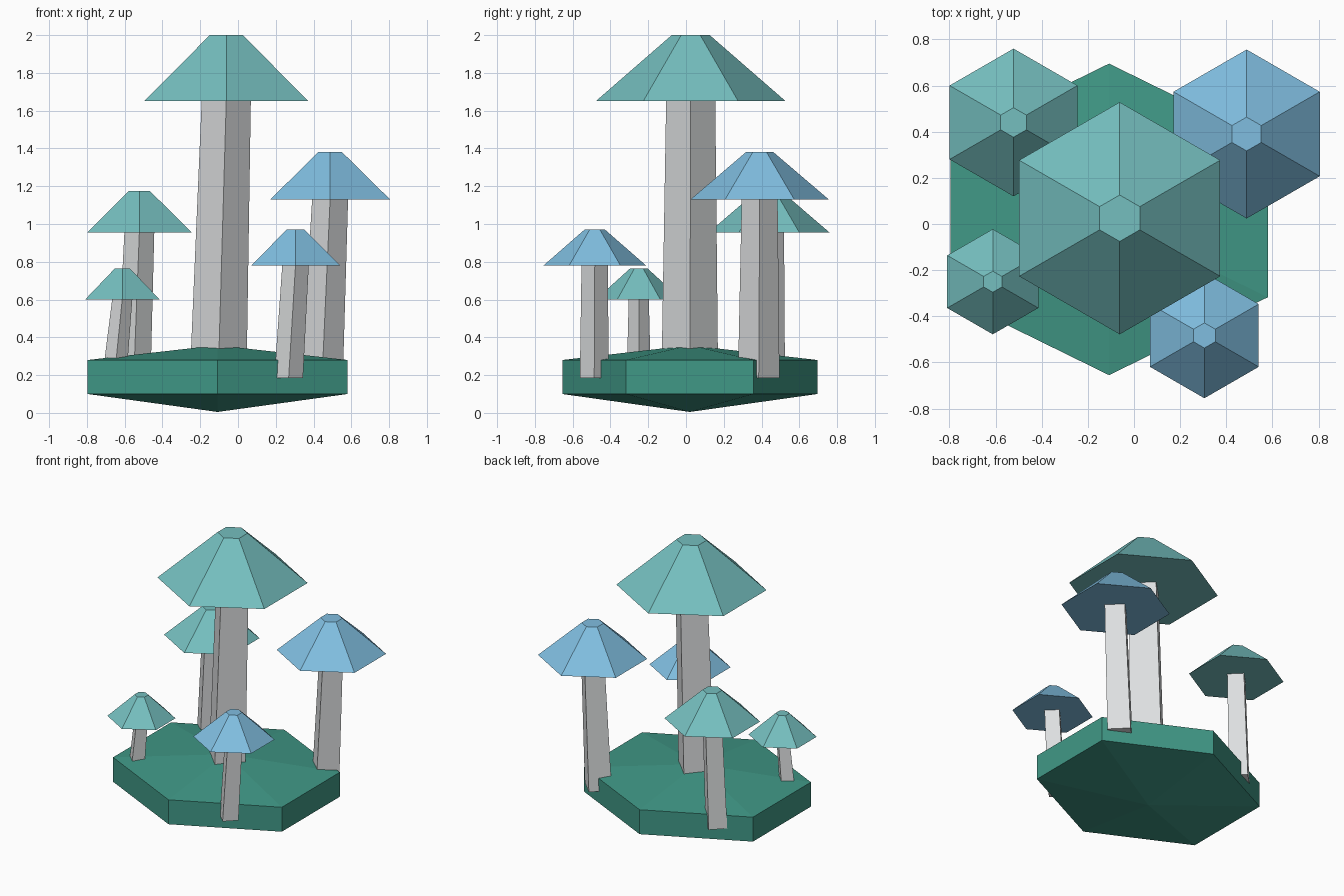
import bpy, bmesh, math
from mathutils import Vector

if "Cube" in bpy.data.objects:
    bpy.data.objects.remove(bpy.data.objects["Cube"])


def srgb(r, g, b):
    f = lambda c: c / 12.92 if c <= 0.04045 else ((c + 0.055) / 1.055) ** 2.4
    return (f(r / 255), f(g / 255), f(b / 255), 1.0)


def material(name, rgb):
    m = bpy.data.materials.new(name)
    m.diffuse_color = srgb(*rgb)
    m.use_nodes = True
    m.node_tree.nodes["Principled BSDF"].inputs["Base Color"].default_value = m.diffuse_color
    return m


GREEN = material("ground green", (64, 152, 134))
TEAL = material("cap teal", (117, 191, 191))
BLUE = material("cap blue", (128, 190, 224))
GREY = material("stem pale grey", (221, 223, 224))


def ring(bm, sides, centre, rx, ry):
    """Ring of vertices with corners on the y axis."""
    c = Vector(centre)
    return [bm.verts.new(c + Vector((rx * math.sin(2 * math.pi * i / sides),
                                     -ry * math.cos(2 * math.pi * i / sides), 0)))
            for i in range(sides)]


def loft(name, sides, sections, mat, low_tip=None, high_tip=None):
    """Join stacked rings (centre, rx, ry); close ends flat or with a point."""
    bm = bmesh.new()
    rings = [ring(bm, sides, *s) for s in sections]
    for a, b in zip(rings, rings[1:]):
        for i in range(sides):
            j = (i + 1) % sides
            bm.faces.new((a[i], a[j], b[j], b[i]))
    for r, tip in ((rings[0], low_tip), (rings[-1], high_tip)):
        if tip is None:
            bm.faces.new(r)
        else:
            p = bm.verts.new(tip)
            for i in range(sides):
                bm.faces.new((r[i], r[(i + 1) % sides], p))
    bmesh.ops.recalc_face_normals(bm, faces=bm.faces)
    me = bpy.data.meshes.new(name)
    bm.to_mesh(me)
    bm.free()
    me.materials.append(mat)
    bpy.context.collection.objects.link(bpy.data.objects.new(name, me))


# ground slab: six sides, shallow points above and below
GX, GY = -0.108, 0.02
loft("ground_slab", 6,
     [((GX, GY, 0.10), 0.794, 0.675), ((GX, GY, 0.28), 0.794, 0.675)],
     GREEN, low_tip=(GX, GY, 0.005), high_tip=(GX, GY, 0.358))

# mushrooms: name, cap centre, cap z range, cap radius, stem foot, foot and top radius, colour
mushrooms = [
    ("tall", (-0.062, 0.025), (1.65, 2.00), 0.503, (-0.105, 0.02), 0.150, 0.130, TEAL),
    ("right", (0.488, 0.39), (1.13, 1.38), 0.366, (0.445, 0.385), 0.110, 0.095, BLUE),
    ("back_left", (-0.522, 0.44), (0.955, 1.175), 0.320, (-0.552, 0.435), 0.089, 0.079, TEAL),
    ("front", (0.305, -0.483), (0.78, 0.97), 0.272, (0.268, -0.486), 0.076, 0.070, BLUE),
    ("small_left", (-0.612, -0.25), (0.60, 0.765), 0.228, (-0.655, -0.25), 0.064, 0.053, TEAL),
]
for name, (x, y), (z0, z1), r, (fx, fy), r0, r1, mat in mushrooms:
    # leaning four-sided stem
    loft(name + "_stem", 4,
         [((fx, fy, 0.185), r0, r0), ((x, y, z0 + 0.01), r1, r1)], GREY)
    # six-sided cap with flat top
    loft(name + "_cap", 6,
         [((x, y, z0), r, r), ((x, y, z1), r * 0.2, r * 0.2)], mat)
